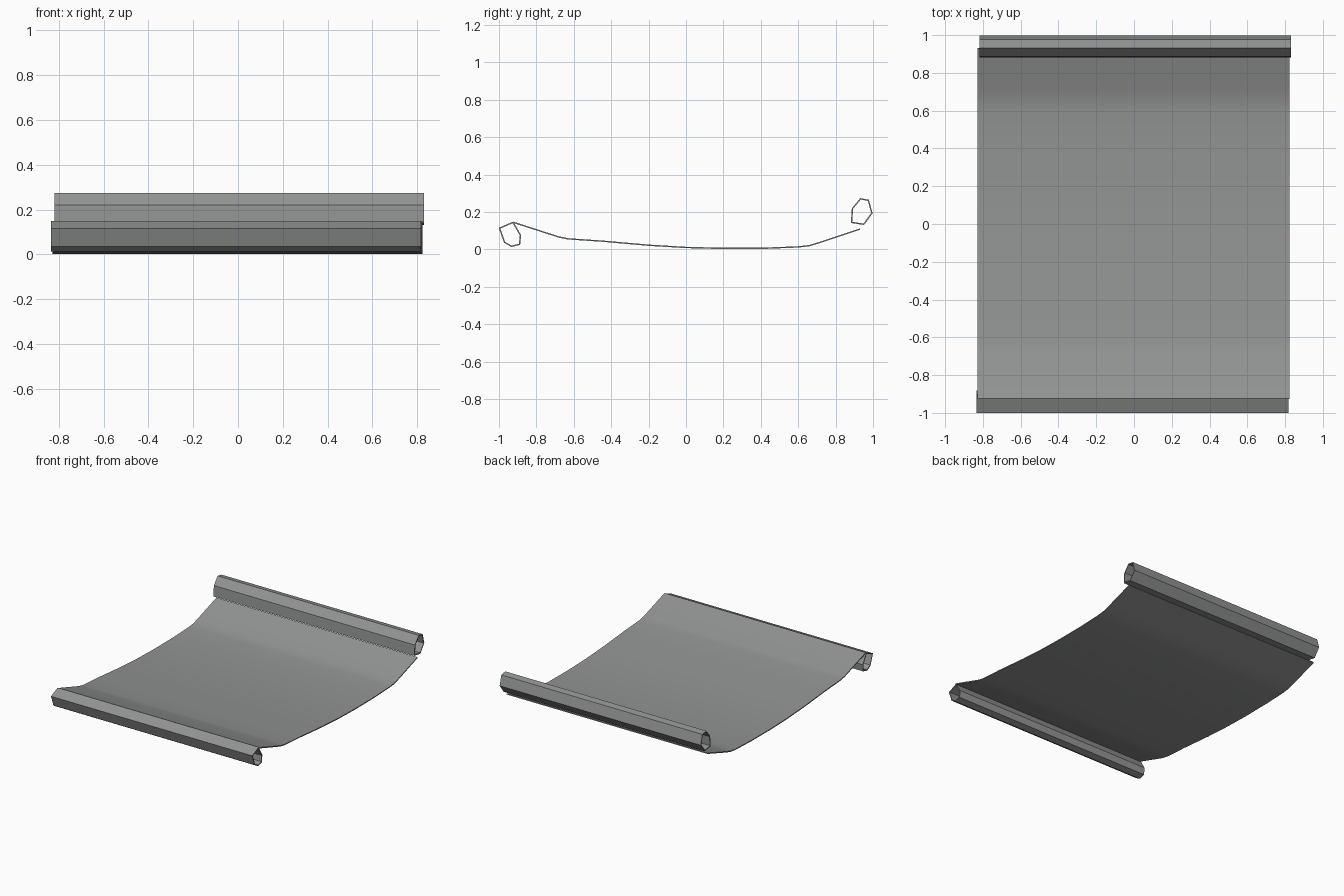
import bpy, math

if "Cube" in bpy.data.objects:
    bpy.data.objects.remove(bpy.data.objects["Cube"])

paper = bpy.data.materials.new("grey paper")
paper.diffuse_color = (0.29, 0.30, 0.295, 1)
paper.use_nodes = True
paper.node_tree.nodes["Principled BSDF"].inputs["Base Color"].default_value = paper.diffuse_color
T = 0.007  # wall thickness


def strip(name, profile, x0, x1, closed=False, smooth=False):
    """Extrude a (y, z) profile along x and give it a thin wall."""
    n = len(profile)
    verts = [(x, y, z) for x in (x0, x1) for y, z in profile]
    faces = [(i, (i + 1) % n, n + (i + 1) % n, n + i)
             for i in range(n if closed else n - 1)]
    me = bpy.data.meshes.new(name)
    me.from_pydata(verts, [], faces)
    me.materials.append(paper)
    ob = bpy.data.objects.new(name, me)
    bpy.context.collection.objects.link(ob)
    mod = ob.modifiers.new("wall", 'SOLIDIFY')
    mod.thickness = T
    mod.offset = 0
    mod.use_even_offset = True
    bpy.context.view_layer.objects.active = ob
    ob.select_set(True)
    bpy.ops.object.modifier_apply(modifier=mod.name)
    if smooth:
        bpy.ops.object.shade_smooth_by_angle(angle=math.radians(35))
    ob.select_set(False)
    return ob


# curved sheet
strip("sheet", [(-0.925, 0.145), (-0.68, 0.066), (-0.63, 0.056), (-0.45, 0.044),
                (-0.2, 0.022), (0, 0.010), (0.2, 0.005), (0.42, 0.006),
                (0.6, 0.013), (0.66, 0.02), (0.72, 0.038), (0.93, 0.108)],
      -0.828, 0.823, smooth=True)

# rolled front edge
strip("front_roll", [(-0.925, 0.144), (-0.997, 0.113), (-0.970, 0.038),
                     (-0.933, 0.016), (-0.890, 0.027), (-0.885, 0.075)],
      -0.834, 0.817, closed=True)

# rolled back edge
strip("back_roll", [(0.885, 0.144), (0.890, 0.218), (0.933, 0.270),
                    (0.975, 0.262), (0.994, 0.193), (0.950, 0.134)],
      -0.819, 0.831, closed=True)
